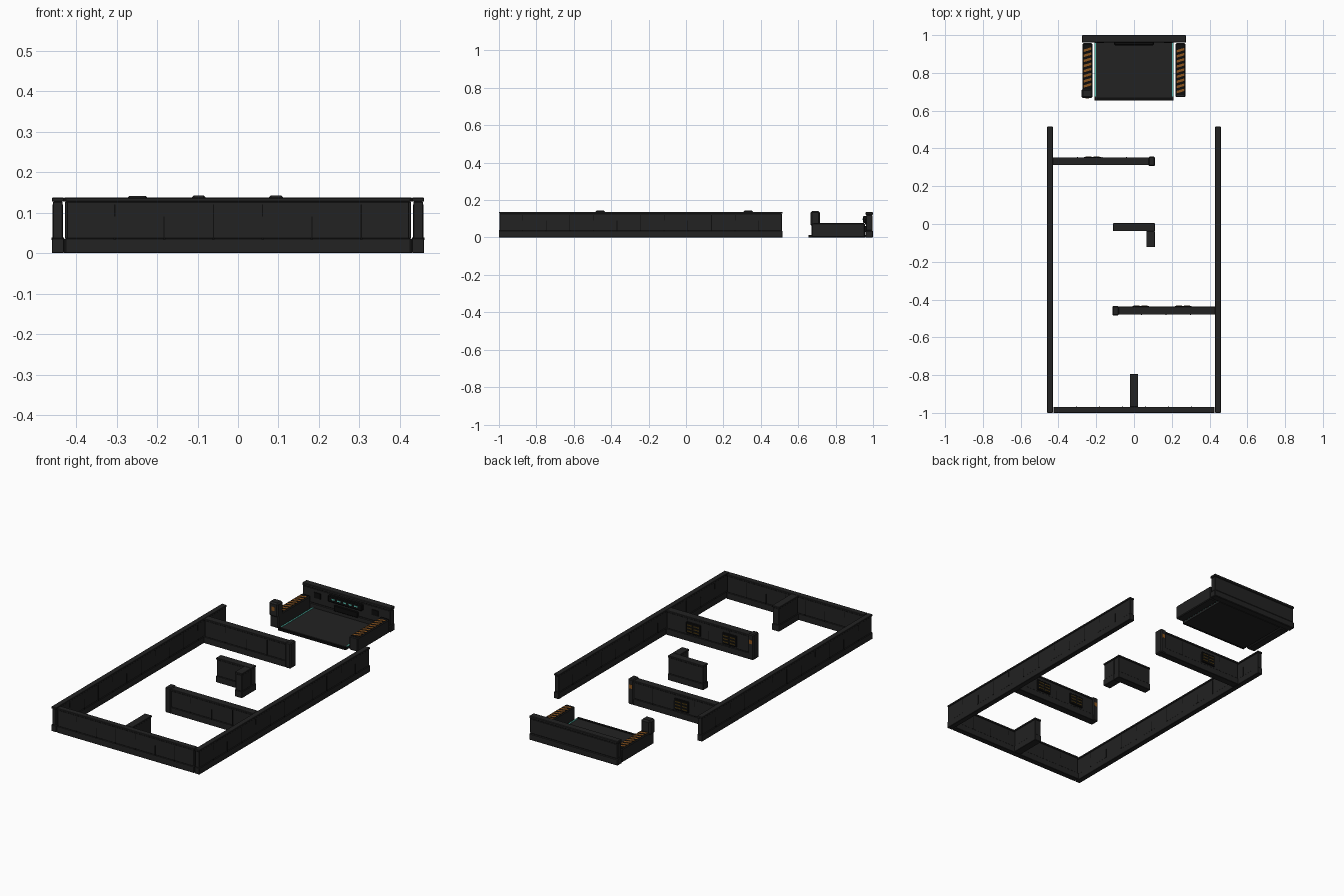
import bpy, bmesh
from mathutils import Vector

cube = bpy.data.objects.get("Cube")
if cube:
    bpy.data.objects.remove(cube, do_unlink=True)


def material(name, colour):
    m = bpy.data.materials.new(name)
    m.use_nodes = True
    m.diffuse_color = (*colour, 1)
    node = next(n for n in m.node_tree.nodes if n.type == 'BSDF_PRINCIPLED')
    node.inputs["Base Color"].default_value = (*colour, 1)
    node.inputs["Roughness"].default_value = 0.8
    return m


PANEL = material("charcoal panel", (0.016, 0.016, 0.016))
DARK = material("black seam", (0.004, 0.004, 0.004))
AMBER = material("amber paint", (0.26, 0.09, 0.013))
DIM = material("dim amber vent", (0.07, 0.04, 0.006))
CYAN = material("cyan light", (0.1, 0.55, 0.45))


def build(name, boxes, mat, bevel=0.0):
    """Join axis-aligned boxes (x0, x1, y0, y1, z0, z1) into one object."""
    bm = bmesh.new()
    for x0, x1, y0, y1, z0, z1 in boxes:
        verts = bmesh.ops.create_cube(bm, size=1)["verts"]
        size = Vector((x1 - x0, y1 - y0, z1 - z0))
        mid = Vector((x0 + x1, y0 + y1, z0 + z1)) / 2
        for v in verts:
            v.co = v.co * size + mid
    mesh = bpy.data.meshes.new(name)
    bm.to_mesh(mesh)
    bm.free()
    mesh.materials.append(mat)
    ob = bpy.data.objects.new(name, mesh)
    bpy.context.collection.objects.link(ob)
    if bevel:
        mod = ob.modifiers.new("chamfer", 'BEVEL')
        mod.width = bevel
        mod.segments = 1
    return ob


TOP, SKIRT, INSET = 0.137, 0.036, 0.003


def wall(name, x0, x1, y0, y1, spacing=0.125):
    """Skirt, recessed body and cap, with seams and rivets on both long sides."""
    build(name, [
        (x0, x1, y0, y1, 0, SKIRT),
        (x0 + INSET, x1 - INSET, y0 + INSET, y1 - INSET, SKIRT, 0.127),
        (x0, x1, y0, y1, 0.127, TOP)], PANEL, 0.0015)
    along_x = x1 - x0 > y1 - y0
    start, end = (x0, x1) if along_x else (y0, y1)
    low, high = (y0, y1) if along_x else (x0, x1)
    marks = []
    count = max(1, round((end - start) / spacing))
    for i in range(1, count):
        p = start + (end - start) * i / count
        # alternate full and short seams
        bottom, top = ((SKIRT, 0.12), (0.09, 0.12), (SKIRT, 0.09))[i % 3]
        for half, z0, z1 in ((0.0015, bottom, top), (0.003, 0.033, 0.039)):
            a, b = p - half, p + half
            c, d = low + INSET - 0.001, high - INSET + 0.001
            if half > 0.002:
                c, d = low - 0.0005, high + 0.0005
            marks.append((a, b, c, d, z0, z1) if along_x else (c, d, a, b, z0, z1))
    if marks:
        build(name + "_seams", marks, DARK)


# Outer enclosure
wall("right_wall", -0.46, -0.43, -1.0, 0.515)
wall("left_wall", 0.43, 0.46, -1.0, 0.515)
wall("front_wall", -0.426, 0.426, -1.0, -0.968, 0.12)

# Inner partitions
wall("rear_partition", -0.43, 0.09, 0.312, 0.353, 0.13)
wall("front_partition", -0.09, 0.43, -0.48, -0.437, 0.13)
wall("entry_stub", -0.022, 0.022, -0.968, -0.794, 0.2)
wall("centre_block", -0.11, 0.11, -0.038, 0.005, 0.2)
wall("centre_block_leg", 0.065, 0.11, -0.122, -0.038, 0.2)


def end_post(name, x, y):
    build(name, [(x - 0.017, x + 0.017, y - 0.025, y + 0.025, 0, 0.143)], PANEL, 0.005)
    face = y + 0.025
    build(name + "_mark", [(x - 0.009, x + 0.009, face - 0.001, face + 0.001, 0.09, 0.112)], AMBER)


end_post("rear_partition_post", 0.094, 0.332)
end_post("front_partition_post", -0.097, -0.459)


def vent(name, x, y):
    build(name, [(x - 0.045, x + 0.045, y - 0.004, y + 0.005, 0.045, 0.108)], DARK, 0.003)
    slats = [(x + s * 0.021 - 0.016, x + s * 0.021 + 0.016, y + 0.004, y + 0.007, z, z + 0.006)
             for z in (0.056, 0.073, 0.09) for s in (-1, 1)]
    build(name + "_slats", slats, DIM)


vent("rear_partition_vent", -0.22, 0.351)
vent("front_partition_vent_a", 0.035, -0.439)
vent("front_partition_vent_b", 0.26, -0.439)

# Docking bay: floor and back wall
build("bay_floor", [(-0.21, 0.21, 0.665, 0.96, 0, 0.012)], PANEL)
build("bay_floor_lip", [(-0.21, 0.21, 0.655, 0.67, 0, 0.014)], DARK)
build("bay_back_wall", [
    (-0.275, 0.275, 0.96, 1.0, 0, SKIRT),
    (-0.272, 0.272, 0.963, 0.997, SKIRT, 0.12),
    (-0.275, 0.275, 0.96, 1.0, 0.12, 0.135)], PANEL, 0.003)

# Bay arms with light strips and diagonal hazard stripes
for side, s in (("right", -1), ("left", 1)):
    x0, x1 = sorted((s * 0.22, s * 0.272))
    build(side + "_bay_arm", [(x0, x1, 0.672, 0.957, 0, 0.076)], PANEL, 0.004)
    a, b = sorted((s * 0.2, s * 0.208))
    build(side + "_light_strip", [(a, b, 0.675, 0.957, 0.011, 0.0145)], CYAN)
    build(side + "_stripe_bed", [(x0 + 0.004, x1 - 0.004, 0.682, 0.952, 0.075, 0.077)], DARK)
    start = 0.72 if s < 0 else 0.69
    stripes = build(side + "_hazard_stripes", [
        (x0 + 0.005, x1 - 0.005, start + 0.027 * i, start + 0.027 * i + 0.013, 0.076, 0.0785)
        for i in range(8 if s < 0 else 9)], AMBER)
    for v in stripes.data.vertices:
        v.co.y += (v.co.x - x0) * 0.3

# Raised post on one arm
build("bay_post", [(-0.277, -0.22, 0.666, 0.716, 0.06, 0.141)], PANEL, 0.008)
build("bay_post_mark", [(-0.258, -0.238, 0.665, 0.667, 0.095, 0.117)], AMBER)

# Status display and lower hatch on the bay back wall
build("status_display", [(-0.105, 0.105, 0.946, 0.966, 0.078, 0.115)], DARK, 0.004)
build("status_lights", [(x - 0.01, x + 0.01, 0.944, 0.947, 0.094, 0.101)
                        for x in (-0.07, -0.035, 0, 0.035, 0.07)], CYAN)
build("lower_hatch", [(-0.075, 0.075, 0.954, 0.966, 0.03, 0.062)], DARK, 0.003)
build("wall_sockets", [(s * 0.18 - 0.02, s * 0.18 + 0.02, 0.958, 0.966, 0.07, 0.1)
                       for s in (-1, 1)], DARK)
